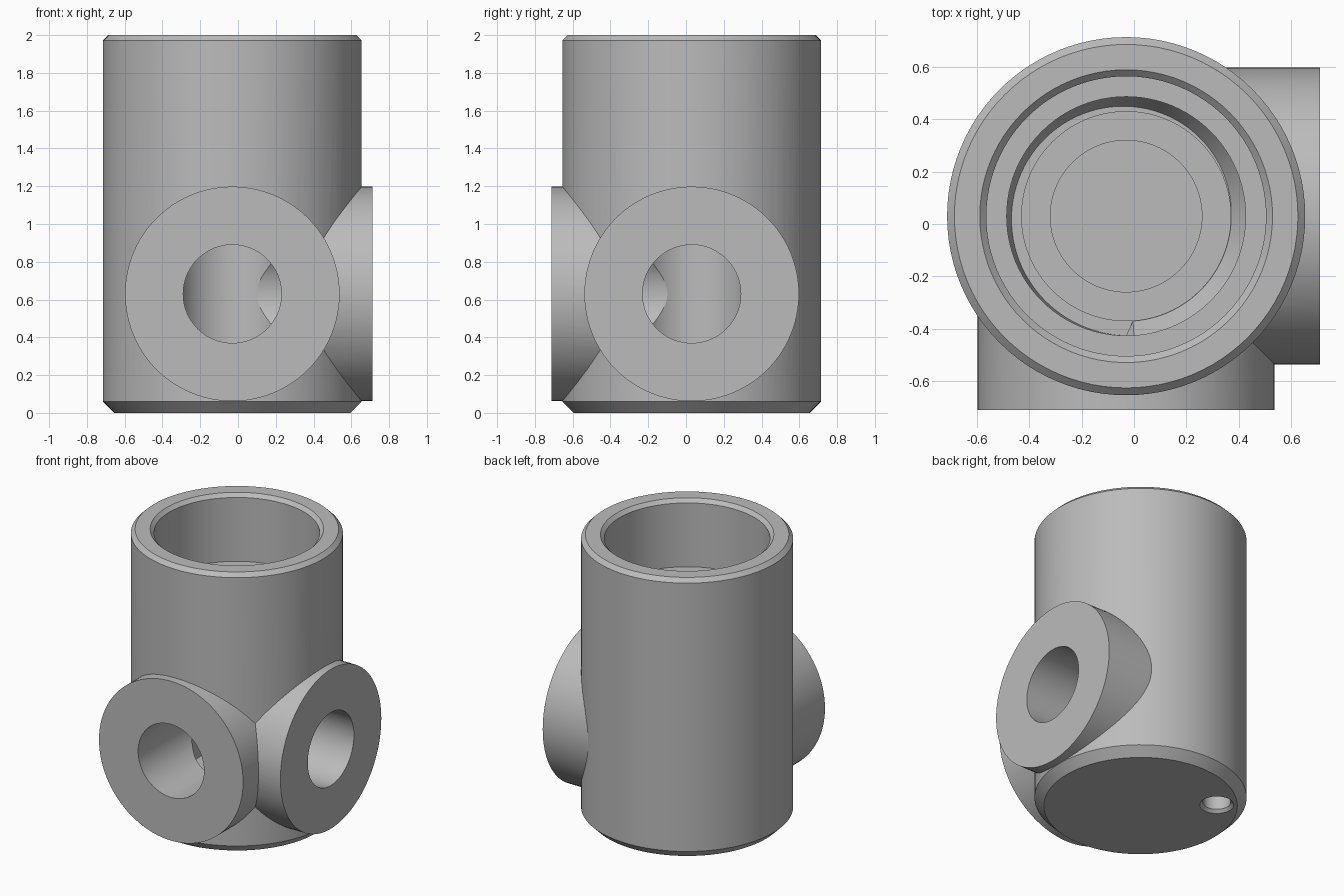
import bpy, bmesh, math
from mathutils import Vector

if "Cube" in bpy.data.objects:
    bpy.data.objects.remove(bpy.data.objects["Cube"])

CX, CY = -0.03, 0.03      # main axis
PORT_Z = 0.63             # port height
SEG = 96

metal = bpy.data.materials.new("grey metal")
metal.use_nodes = True
GREY = (0.5, 0.5, 0.5, 1)
metal.diffuse_color = GREY
metal.node_tree.nodes["Principled BSDF"].inputs["Base Color"].default_value = GREY


def lathe(name, profile, origin, axis=(0, 0, 1)):
    """Closed turned solid; profile is (radius or radius function, height)."""
    bm = bmesh.new()
    rings = []
    for radius, h in profile:
        ring = []
        for i in range(SEG):
            a = 2 * math.pi * i / SEG
            r = radius(a) if callable(radius) else radius
            ring.append(bm.verts.new((r * math.cos(a), r * math.sin(a), h)))
        rings.append(ring)
    for lo, hi in zip(rings, rings[1:]):
        for i in range(SEG):
            j = (i + 1) % SEG
            bm.faces.new((lo[i], lo[j], hi[j], hi[i]))
    bm.faces.new(rings[0][::-1])
    bm.faces.new(rings[-1])
    bmesh.ops.recalc_face_normals(bm, faces=bm.faces)
    if tuple(axis) != (0, 0, 1):
        rot = Vector(axis).to_track_quat('Z', 'Y').to_matrix()
        bmesh.ops.rotate(bm, verts=bm.verts, matrix=rot)
    bmesh.ops.translate(bm, verts=bm.verts, vec=origin)
    mesh = bpy.data.meshes.new(name)
    bm.to_mesh(mesh)
    bm.free()
    mesh.materials.append(metal)
    obj = bpy.data.objects.new(name, mesh)
    bpy.context.collection.objects.link(obj)
    return obj


def combine(target, other, operation):
    mod = target.modifiers.new(other.name, 'BOOLEAN')
    mod.operation = operation
    mod.solver = 'EXACT'
    mod.object = other
    bpy.context.view_layer.objects.active = target
    bpy.ops.object.modifier_apply(modifier=mod.name)
    bpy.data.objects.remove(other)


def spiral(a):
    """Run-out radius that tightens clockwise from the front."""
    t = ((-math.pi / 2 - a) % (2 * math.pi)) / (2 * math.pi)
    return 0.457 - 0.055 * min(1, t / 0.75)


# Chamfered main barrel
body = lathe("valve_body", [(0.625, 0), (0.685, 0.06), (0.685, 1.972), (0.657, 2)],
             (CX, CY, 0))

# Two side ports, front and left
ports = [(0, -1, 0), (1, 0, 0)]
centre = (CX, CY, PORT_Z)
for d in ports:
    combine(body, lathe("port", [(0.568, 0), (0.568, 0.741)], centre, d), 'UNION')

# Stepped bore from the top
bore = [(0.575, 2.015), (0.535, 1.975), (0.535, 1.52), (0.457, 1.52),
        (0.457, 1.1), (spiral, 1.03), (0.4, 1.03), (0.4, 1.0),
        (0.29, 1.0), (0.29, 0.3)]
combine(body, lathe("bore", bore, (CX, CY, 0)), 'DIFFERENCE')

# Port holes meeting the bore
for d in ports:
    combine(body, lathe("port_hole", [(0.26, 0), (0.26, 0.8)], centre, d), 'DIFFERENCE')

# Countersunk locating hole underneath
pin = [(0.12, -0.01), (0.09, 0.02), (0.09, 0.25)]
combine(body, lathe("locating_hole", pin, (CX - 0.37, CY + 0.325, 0)), 'DIFFERENCE')

# Smooth curved walls, crisp rims
bpy.ops.object.select_all(action='DESELECT')
body.select_set(True)
bpy.context.view_layer.objects.active = body
bpy.ops.object.shade_smooth_by_angle(angle=math.radians(25))
